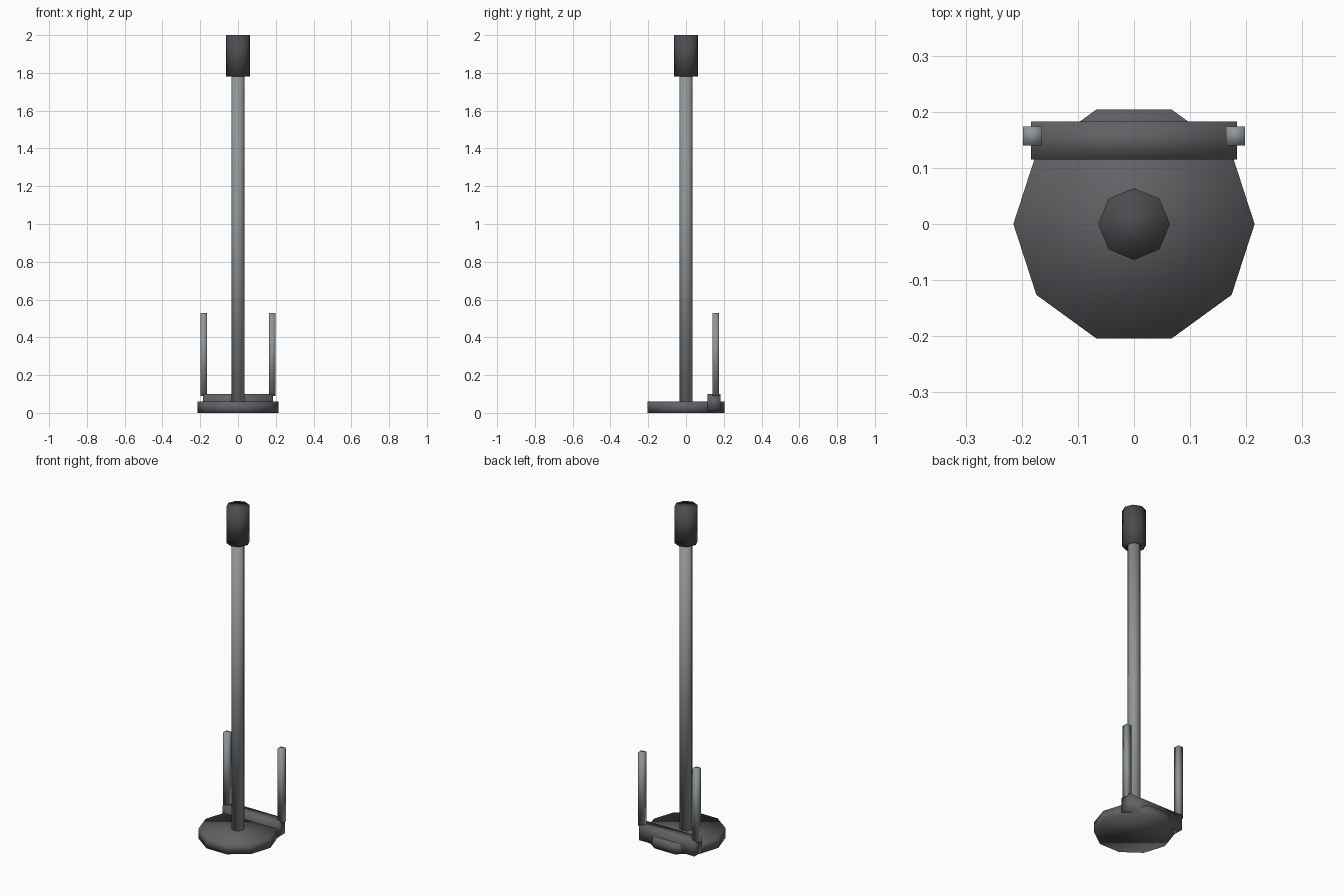
import bpy
import math

if "Cube" in bpy.data.objects:
    bpy.data.objects.remove(bpy.data.objects["Cube"])


def material(name, rgb):
    m = bpy.data.materials.new(name)
    m.diffuse_color = (*rgb, 1)
    m.use_nodes = True
    m.node_tree.nodes["Principled BSDF"].inputs["Base Color"].default_value = m.diffuse_color
    return m


dark = material("dark_rubber", (0.07, 0.072, 0.075))
iron = material("cast_iron", (0.12, 0.12, 0.13))
steel = material("steel", (0.28, 0.3, 0.31))


def finish(name, mat):
    ob = bpy.context.object
    ob.name = name
    ob.data.materials.append(mat)
    bpy.ops.object.shade_smooth()
    return ob


def prism(name, sides, radius, z0, z1, mat, turn=0.0):
    # upright low-sided cylinder with soft shading
    bpy.ops.mesh.primitive_cylinder_add(vertices=sides, radius=radius, depth=z1 - z0,
                                        location=(0, 0, (z0 + z1) / 2))
    ob = finish(name, mat)
    ob.rotation_euler.z = turn
    return ob


def box(name, x, y, z, mat):
    # box from its extents on each axis
    bpy.ops.mesh.primitive_cube_add(size=1, location=[(a + b) / 2 for a, b in (x, y, z)])
    ob = bpy.context.object
    ob.scale = [b - a for a, b in (x, y, z)]
    bpy.ops.object.transform_apply(location=False, rotation=False, scale=True)
    return finish(name, mat)


# ten-sided base plate, corners on the x axis
prism("base_plate", 10, 0.215, 0, 0.06, iron, math.pi / 2)

# tall pole and the octagonal head
prism("pole", 8, 0.035, 0.05, 1.79, steel)
prism("head", 8, 0.064, 1.78, 2.0, dark)

# cross bar at the back with two uprights
box("cross_bar", (-0.184, 0.184), (0.115, 0.183), (0.01, 0.1), iron)
for side, label in ((-1, "left"), (1, "right")):
    cx = side * 0.181
    box(label + "_upright", (cx - 0.017, cx + 0.017), (0.14, 0.174), (0.09, 0.53), steel)
